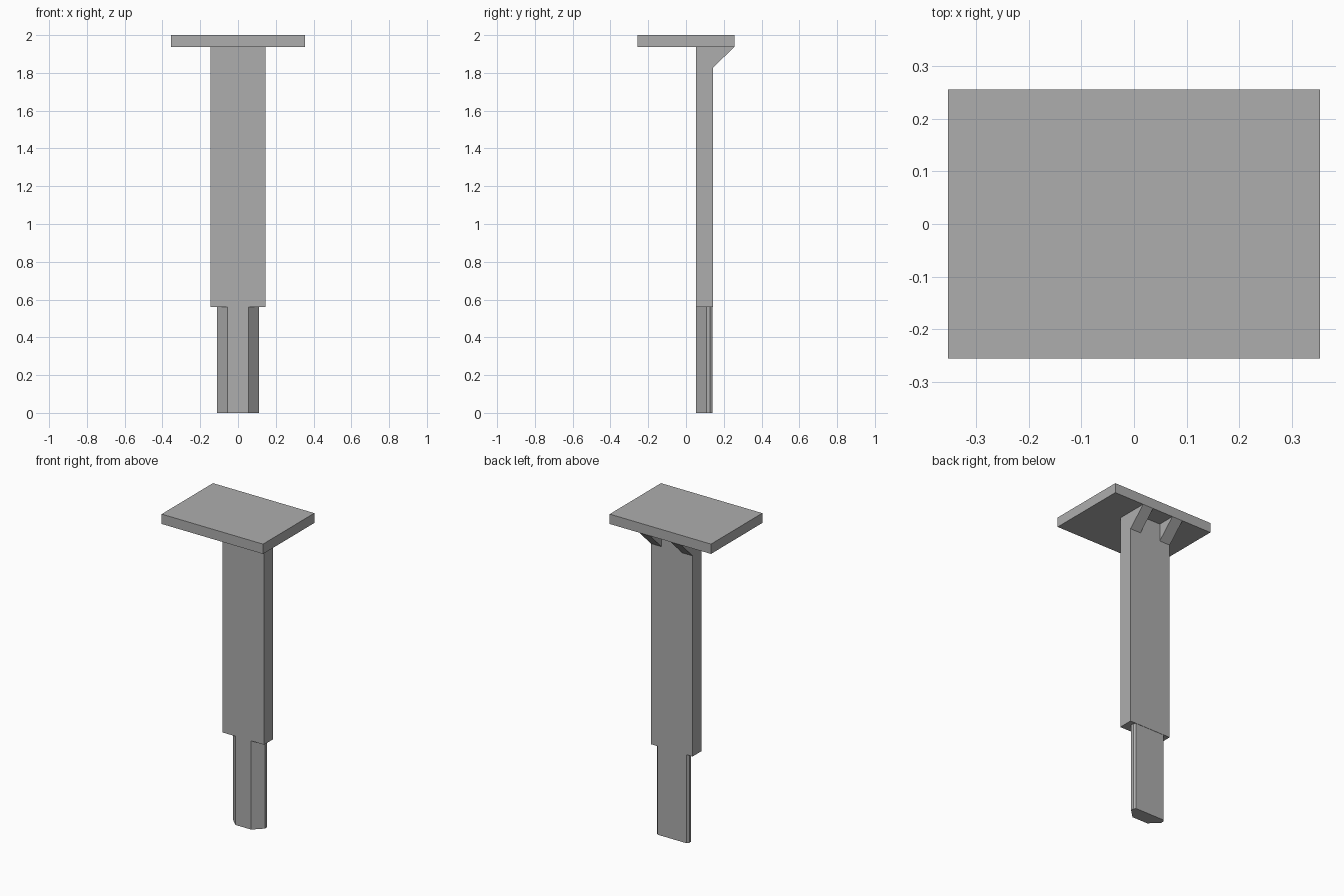
import bpy
import bmesh
from mathutils import Vector

cube = bpy.data.objects.get("Cube")
if cube:
    bpy.data.objects.remove(cube, do_unlink=True)

# One plain grey for the whole post
grey = bpy.data.materials.new("plain_grey")
grey.use_nodes = True
color = (0.42, 0.42, 0.42, 1)
grey.diffuse_color = color
grey.node_tree.nodes["Principled BSDF"].inputs["Base Color"].default_value = color


def extrude(name, outline, depth):
    """Extrude a closed outline of 3D points along a vector into a solid."""
    bm = bmesh.new()
    face = bm.faces.new([bm.verts.new(p) for p in outline])
    result = bmesh.ops.extrude_face_region(bm, geom=[face], use_keep_orig=True)
    top = [v for v in result["geom"] if isinstance(v, bmesh.types.BMVert)]
    bmesh.ops.translate(bm, verts=top, vec=Vector(depth))
    bmesh.ops.recalc_face_normals(bm, faces=bm.faces)
    mesh = bpy.data.meshes.new(name)
    bm.to_mesh(mesh)
    bm.free()
    mesh.materials.append(grey)
    obj = bpy.data.objects.new(name, mesh)
    bpy.context.collection.objects.link(obj)
    return obj


def box(name, x, y0, y1, z0, z1):
    outline = [(-x, y0, z0), (x, y0, z0), (x, y1, z0), (-x, y1, z0)]
    return extrude(name, outline, (0, 0, z1 - z0))


half, front, back = 0.146, 0.052, 0.143
stem_top, plate_bottom = 0.56, 1.938

# Top plate and the flat post below it
box("top_plate", 0.354, -0.256, 0.256, plate_bottom, 2.0)
box("post", half, front, back, stem_top, plate_bottom)

# Narrow lower stem with wide front chamfers and small back chamfers
side = [(0.055, front), (0.112, 0.108), (0.112, 0.127), (0.102, back - 0.002)]
profile = side + [(-x, y) for x, y in reversed(side)]
extrude("lower_stem", [(x, y, 0) for x, y in profile], (0, 0, stem_top))

# Two triangular braces behind the post, flush with its sides
brace_width = 0.074
for label, x in (("left", half - brace_width), ("right", -half)):
    triangle = [(x, back, 1.827), (x, 0.256, plate_bottom), (x, back, plate_bottom)]
    extrude(label + "_brace", triangle, (brace_width, 0, 0))
